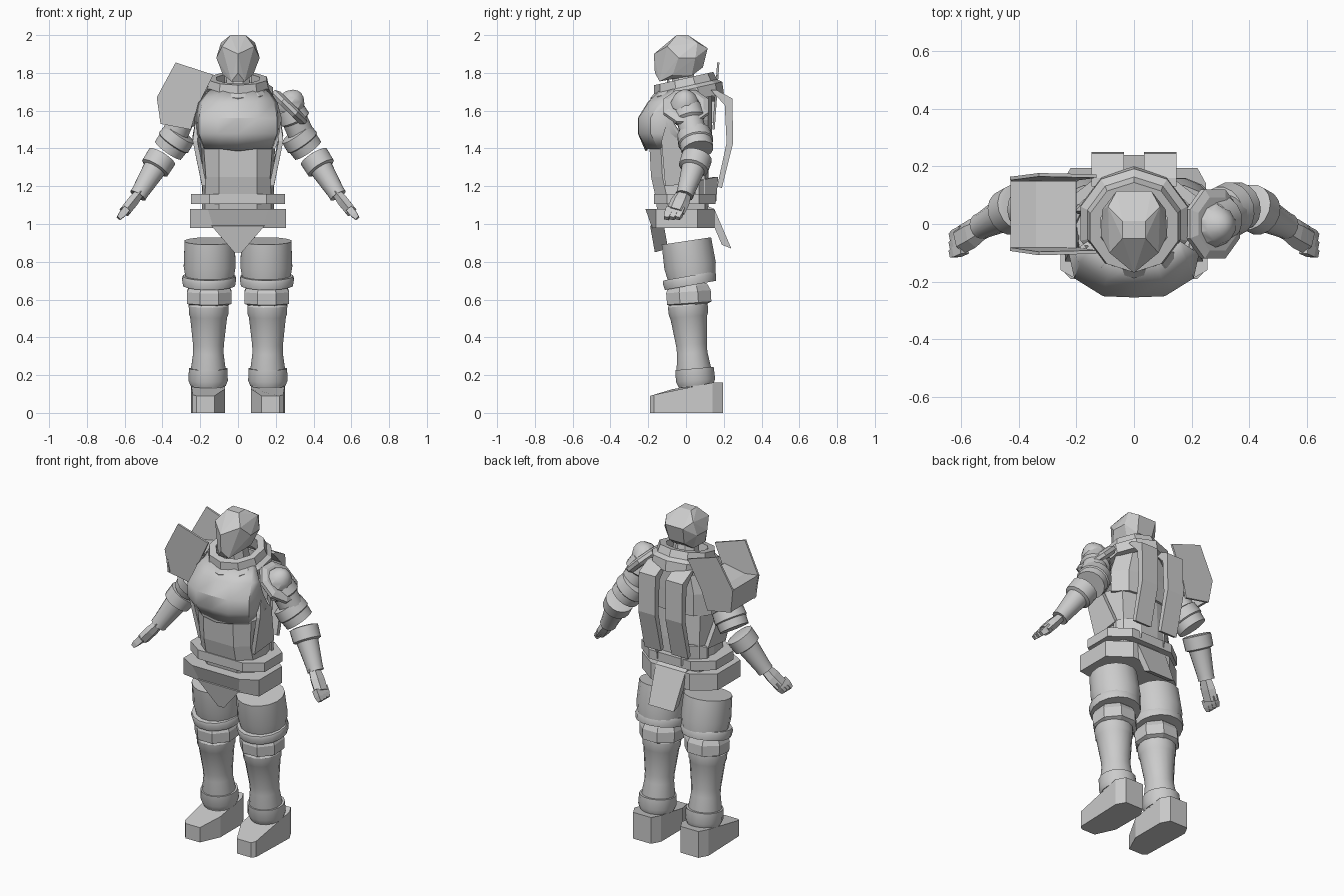
import bpy, bmesh, math
from mathutils import Vector, Matrix

if "Cube" in bpy.data.objects:
    bpy.data.objects.remove(bpy.data.objects["Cube"])


def make(name, verts, faces, mirror=False, solid=0, smooth=False):
    me = bpy.data.meshes.new(name)
    me.from_pydata([tuple(v) for v in verts], [], faces)
    bm = bmesh.new()
    bm.from_mesh(me)
    bmesh.ops.recalc_face_normals(bm, faces=bm.faces)
    bm.to_mesh(me)
    bm.free()
    if smooth:
        for p in me.polygons:
            p.use_smooth = True
        me.set_sharp_from_angle(angle=math.radians(32))
    ob = bpy.data.objects.new(name, me)
    bpy.context.collection.objects.link(ob)
    if solid:
        m = ob.modifiers.new("Thickness", 'SOLIDIFY')
        m.thickness, m.offset = solid, 0
    if mirror:
        ob.modifiers.new("Mirror", 'MIRROR')
    return ob


def loft(name, rings, closed=True, cap=True, loop=False, **kw):
    n, k = len(rings[0]), len(rings)
    faces = []
    for i in range(k if loop else k - 1):
        for j in range(n if closed else n - 1):
            a, b = i * n, (i + 1) % k * n
            faces.append((a + j, a + (j + 1) % n, b + (j + 1) % n, b + j))
    if closed and cap and not loop:
        faces += [tuple(range(n)), tuple(range((k - 1) * n, k * n))]
    return make(name, [v for r in rings for v in r], faces, **kw)


def tube(name, p0, p1, prof, n=16, loop=False, squash=1, **kw):
    """Lathe along p0-p1; prof holds (fraction, radius)."""
    p0, p1 = Vector(p0), Vector(p1)
    axis = (p1 - p0).normalized()
    u = Vector((0, 1, 0)).cross(axis).normalized()
    v = axis.cross(u)
    rings = []
    for t, r in prof:
        c = p0.lerp(p1, t)
        rings.append([c + r * (u * math.cos(a) * squash + v * math.sin(a))
                      for a in (2 * math.pi * (j + .5) / n for j in range(n))])
    return loft(name, rings, loop=loop, **kw)


def prism(name, pts, offset, **kw):
    return loft(name, [[Vector(p) for p in pts],
                       [Vector(p) + Vector(offset) for p in pts]], **kw)


def hull(name, half):
    bm = bmesh.new()
    for x, y, z in half:
        for s in ((1, -1) if x else (1,)):
            bm.verts.new((s * x, y, z))
    bmesh.ops.convex_hull(bm, input=bm.verts)
    me = bpy.data.meshes.new(name)
    bm.to_mesh(me)
    bm.free()
    bpy.context.collection.objects.link(bpy.data.objects.new(name, me))


def sym(half, z):
    """Closed plan section from its +x half, front to back."""
    return [Vector((x, y, z)) for x, y in half] + [Vector((-x, y, z)) for x, y in reversed(half)]


# Helmet and neck
hull("helmet", [(.04, -.05, 2), (.04, .01, 2), (.085, -.1, 1.94), (.09, .06, 1.96), (0, -.17, 1.9),
                (.115, -.04, 1.88), (.11, .05, 1.88), (.06, .115, 1.93), (.05, .09, 1.83),
                (0, -.165, 1.8), (.035, -.14, 1.755), (.08, -.07, 1.79), (.07, .03, 1.785)])
tube("neck", (0, 0, 1.66), (0, -.02, 1.81), [(0, .08), (1, .06)], 8)

# Collar ring, lower at the front
tube("collar", (0, .015, 1.65), (0, -.012, 1.77),
     [(0, .15), (0, .19), (.5, .195), (.65, .17), (1, .16), (1, .12), (.4, .12)], 10, loop=True)

# Breastplate: open shell wrapping the front
chest = []
for z, w, f, s in [(1.4, .19, -.205, -.02), (1.48, .225, -.245, -.03), (1.56, .225, -.245, -.08),
                   (1.64, .205, -.195, -.09), (1.71, .16, -.13, -.06)]:
    half = [(w * .47, f), (w * .9, f + .06), (w, s)]
    chest.append([Vector((-x, y, z)) for x, y in reversed(half)] +
                 [Vector((0, f - .004, z - (.012 if z < 1.45 else 0)))] +
                 [Vector((x, y, z)) for x, y in half])
loft("breastplate", chest, closed=False, solid=.012, smooth=True)

# Abdomen, side guards and back shell
loft("abdomen", [sym([(.1, f), (w * .92, f + .06), (w, 0), (.16, b), (.07, b + .02)], z)
                 for z, w, f, b in [(.99, .19, -.14, .1), (1.16, .19, -.165, .1),
                                    (1.25, .185, -.185, .1), (1.44, .2, -.195, .09)]])
prism("side_guard", [(.19, -.11, 1.2), (.24, -.13, 1.44), (.225, -.1, 1.55), (.24, -.02, 1.47),
                     (.195, .07, 1.22)], (-.025, 0, 0), mirror=True)
loft("back_shell", [[Vector((x * w, y, z)) for x, y in
                     [(-1, .04), (-.65, .11), (0, .13), (.65, .11), (1, .04)]]
                    for z, w in [(1.42, .2), (1.55, .2), (1.7, .15)]], closed=False, solid=.015)

# Two bent plates down the back
strap = [(.13, 1.71), (.16, 1.71), (.245, 1.665), (.25, 1.43), (.19, 1.19),
         (.165, 1.2), (.215, 1.43), (.205, 1.63)]
prism("back_strap", [(.035, y, z) for y, z in strap], (.112, 0, 0), mirror=True)
prism("lower_back_guard", [(.08, .17, 1.25), (.19, .07, 1.23), (.19, .07, 1.12), (.08, .16, 1.12)],
      (0, -.02, 0), mirror=True)

# Belt and hip band
belt = [(.15, -.17), (.25, -.1), (.25, .07), (.14, .155)]
loft("belt", [sym(belt, 1.105), sym(belt, 1.16)])
hips = [(.13, -.19), (.255, -.16), (.255, .06), (.13, .15)]
loft("hip_band", [sym([(.13, -.18), *hips[1:]], .98), sym([(.16, -.215), *hips[1:]], 1.08)])
prism("groin_plate", [(-.14, -.19, .99), (.14, -.19, .99), (.02, -.165, .85), (-.02, -.165, .85)],
      (0, .07, .02))
prism("tail_plate", [(-.1, .15, 1.08), (.1, .15, 1.08), (.085, .24, .87), (-.085, .24, .87)],
      (0, -.05, .02))

# Legs
tube("thigh", (.15, .002, .91), (.15, .035, .69), [(0, .1), (0, .135), (.6, .14), (1, .125)],
     mirror=True, smooth=True)
tube("thigh_band", (.153, .015, .725), (.153, .024, .675), [(0, .125), (0, .14), (.3, .146), (1, .14), (1, .1)],
     mirror=True, smooth=True)
tube("knee_guard", (.152, .01, .68), (.152, .018, .57), [(0, .105), (.1, .115), (.35, .128), (.9, .127), (1, .1)],
     8, mirror=True)
tube("shin", (.155, .008, .58), (.158, .05, .14),
     [(0, .1), (.03, .108), (.13, .106), (.16, .1), (.5, .083), (.6, .082), (.85, .097), (1, .09)],
     mirror=True, smooth=True)
tube("ankle_cuff", (.158, .045, .235), (.158, .053, .145), [(0, .09), (0, .104), (.7, .106), (1, .095)],
     mirror=True, smooth=True)

# Boots: plan outline with a sloped top
plan = [(.24, -.17), (.22, -.19), (.125, -.19), (.07, -.07), (.07, .14), (.1, .195), (.22, .195), (.25, .14)]
loft("boot", [[Vector((x, y, 0)) for x, y in plan],
              [Vector((x, y, min(.16, .09 + (y + .19) * .3))) for x, y in plan]], mirror=True)

# Arms
tube("upper_arm", (.26, 0, 1.64), (.355, .05, 1.43), [(0, .05), (.1, .075), (.4, .085), (.45, .07), (1, .07)],
     mirror=True, smooth=True)
tube("arm_band", (.303, .04, 1.485), (.37, .062, 1.39), [(0, .075), (.05, .09), (.55, .095), (.6, .088), (1, .085)],
     mirror=True, smooth=True)
tube("forearm", (.4, .06, 1.36), (.53, -.008, 1.15),
     [(0, .065), (.02, .082), (.3, .08), (.33, .062), (.9, .047), (1, .047)], mirror=True, smooth=True)
tube("hand", (.52, -.01, 1.165), (.6, -.055, 1.065), [(0, .04), (.5, .052), (1, .05)], 6, squash=.65, mirror=True)
for i in range(3):
    d = Vector((0, .03 * (i - 1), 0))
    tube("finger", Vector((.59, -.055, 1.08)) + d, Vector((.632, -.075, 1.03)) + d,
         [(0, .026), (.6, .025), (1, .017)], 4, mirror=True)

# Left shoulder: ball in a tilted faceted ring
tube("shoulder_ball", (.24, -.005, 1.58), (.325, -.005, 1.7),
     [(0, .04), (.2, .068), (.5, .077), (.75, .062), (.93, .036), (1, .012)], 10, smooth=True)
tube("shoulder_ring", (.255, 0, 1.6), (.29, 0, 1.636),
     [(0, .075), (0, .11), (.35, .13), (.75, .13), (1, .1), (1, .07)], 8, loop=True)

# Right shoulder: tall front and back cheeks joined by a bent outer shell
cheek = [(-.33, 1.855), (-.13, 1.79), (-.215, 1.62), (-.25, 1.5), (-.41, 1.53), (-.43, 1.67)]
prism("pauldron_front", [(x, -.08 - (z - 1.5) * .08, z) for x, z in cheek], (0, .012, 0))
prism("pauldron_back", [(x, .14 + (z - 1.5) * .07, z) for x, z in cheek], (0, .012, 0))
loft("pauldron_shell", [[Vector((x, y, z)) for x, z in
                         [(-.405, 1.535), (-.425, 1.67), (-.34, 1.655), (-.2, 1.68)]]
                        for y in (-.09, .15)], closed=False, solid=.012)
